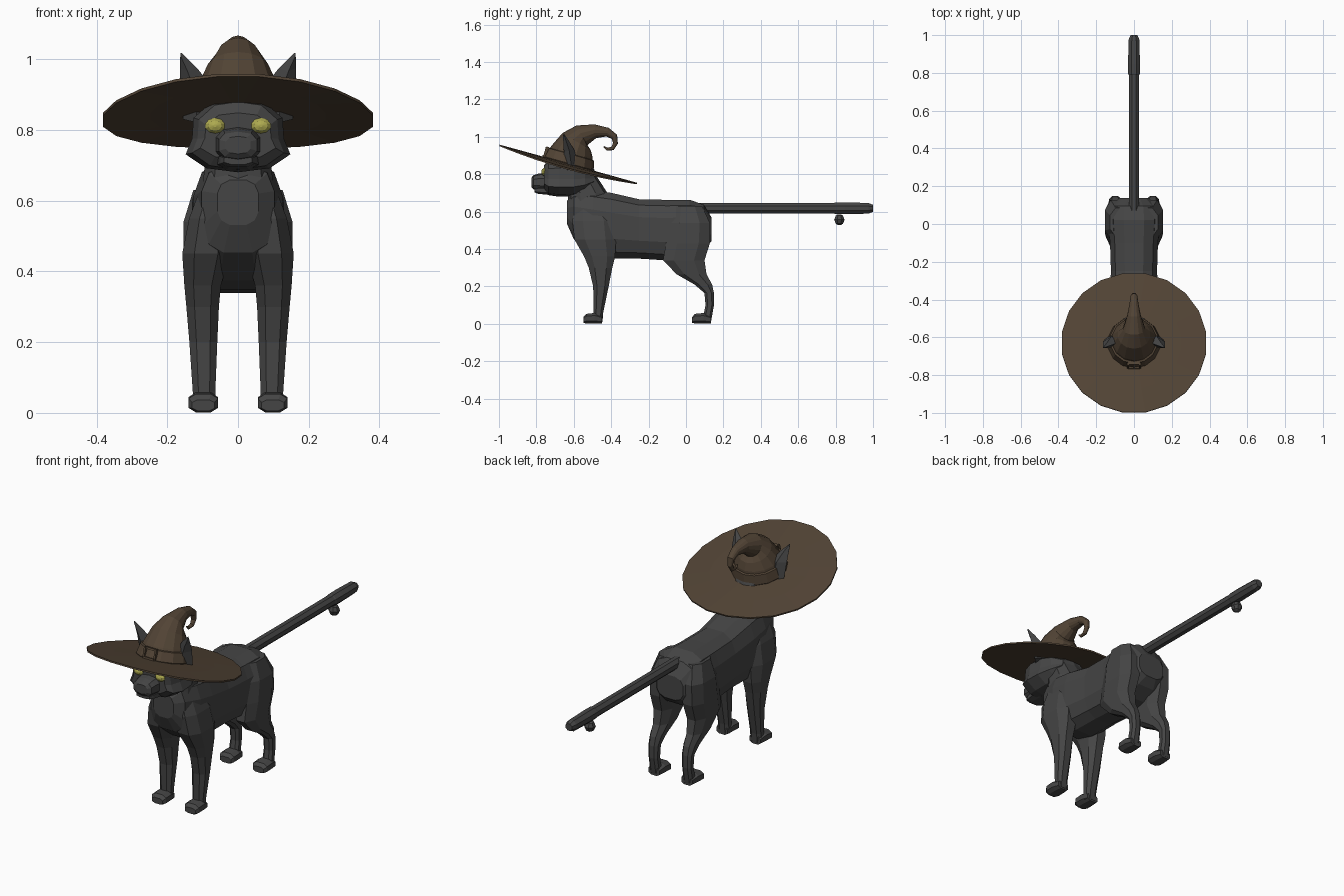
import bpy, bmesh
from math import sin, cos, pi, copysign
from mathutils import Vector


def mat(name, c):
    m = bpy.data.materials.new(name)
    m.diffuse_color = (*c, 1)
    return m


FUR = mat("dark_fur", (0.06, 0.06, 0.06))
FELT = mat("brown_felt", (0.085, 0.058, 0.036))
YELLOW = mat("yellow", (0.42, 0.40, 0.08))
X, Y, Z = Vector((1, 0, 0)), Vector((0, 1, 0)), Vector((0, 0, 1))


def loft(name, rings, m, mirror=False):
    """Skin a list of equal-length point rings and cap both ends."""
    bm = bmesh.new()
    vs = [[bm.verts.new(p) for p in r] for r in rings]
    n = len(vs[0])
    for a, b in zip(vs, vs[1:]):
        for i in range(n):
            j = (i + 1) % n
            bm.faces.new((a[i], a[j], b[j], b[i]))
    bm.faces.new(vs[0])
    bm.faces.new(vs[-1])
    bmesh.ops.recalc_face_normals(bm, faces=bm.faces)
    me = bpy.data.meshes.new(name)
    bm.to_mesh(me)
    bm.free()
    me.materials.append(m)
    ob = bpy.data.objects.new(name, me)
    bpy.context.collection.objects.link(ob)
    if mirror:
        ob.modifiers.new("mirror", 'MIRROR').use_mirror_merge = False
    return ob


def ring(c, u, v, ru, rv, n=8, e=1.0):
    """Rounded ring around c in the plane u, v; e < 1 makes it boxier."""
    f = lambda t: copysign(abs(t) ** e, t)
    return [Vector(c) + u * ru * f(cos(a)) + v * rv * f(sin(a))
            for a in (2 * pi * (i + .5) / n for i in range(n))]


def along_y(rows, n=8, e=.75, x=0):
    """Rows of y, bottom z, top z, half width."""
    return [ring((x, y, (b + t) / 2), X, Z, w, (t - b) / 2, n, e) for y, b, t, w in rows]


def along_z(rows, n=8, e=.8):
    """Rows of z, x, y, half width, half depth."""
    return [ring((x, y, z), X, Y, rx, ry, n, e) for z, x, y, rx, ry in rows]


# torso and neck
loft("torso", along_y([
    (-.635, .53, .66, .06), (-.60, .45, .705, .105), (-.50, .37, .718, .13),
    (-.40, .345, .705, .133), (-.25, .345, .67, .125), (-.10, .335, .667, .13),
    (.02, .36, .667, .14), (.095, .40, .64, .125), (.137, .44, .57, .08)], 12, .7), FUR)
loft("neck", along_z([
    (.58, 0, -.515, .11, .12), (.70, 0, -.525, .098, .105),
    (.78, 0, -.56, .09, .088), (.86, 0, -.575, .08, .07)], 10), FUR)

# legs
loft("front_leg", along_z([
    (.66, .055, -.51, .045, .085), (.55, .08, -.495, .062, .12), (.45, .09, -.485, .072, .118),
    (.36, .10, -.462, .055, .088), (.30, .10, -.457, .049, .067), (.20, .098, -.455, .042, .044),
    (.06, .096, -.468, .034, .027), (.01, .096, -.47, .034, .025)]), FUR, True)
loft("hind_leg", along_z([
    (.63, .07, .01, .06, .08), (.54, .092, .02, .066, .115), (.43, .098, .01, .06, .125),
    (.34, .10, -.012, .053, .118), (.265, .10, .03, .043, .085), (.21, .10, .093, .035, .05),
    (.165, .10, .124, .03, .027), (.10, .10, .127, .028, .024), (.01, .10, .11, .03, .025)]), FUR, True)
for name, y in (("front_paw", -.548), ("hind_paw", .033)):
    loft(name, along_y([(y, .005, .038, .034), (y + .015, 0, .055, .044),
                        (y + .06, 0, .06, .044), (y + .10, 0, .045, .035)], x=.098), FUR, True)

# head: one angular half outline scaled along y
half = [(.09, .69), (.148, .73), (.13, .775), (.126, .835), (.075, .88)]
outline = [(0, .678)] + half + [(0, .89)] + [(-x, z) for x, z in reversed(half)]
loft("head", [[(x * sx, y, .78 + (z - .78) * sz) for x, z in outline] for y, sx, sz in (
    (-.758, .72, .62), (-.735, .88, .9), (-.68, 1, .98), (-.60, .97, .95),
    (-.54, .8, .75), (-.49, .5, .35))], FUR)
loft("muzzle", along_y([(-.70, .705, .815, .075), (-.79, .712, .803, .059),
                        (-.815, .718, .795, .056), (-.826, .732, .782, .036)], 10), FUR)
loft("chin", along_y([(-.70, .685, .74, .07), (-.79, .694, .735, .052),
                      (-.81, .702, .727, .042)]), FUR)
loft("eye", [ring((.065, -.752 - .022 * sin(a), .812), X, Z, .03 * cos(a), .023 * cos(a), 10)
             for a in (-.9, -.3, .3, .9, 1.4)], YELLOW, True)

# ears poking through the brim
loft("ear", [[(c - w, y, z), (c + .1 * w, y - d, z - .01), (c + w, y, z), (c, y + d, z)]
             for c, y, z, w, d in ((.11, -.61, .83, .045, .035), (.122, -.625, .93, .042, .028),
                                   (.14, -.64, .975, .024, .016), (.161, -.655, 1.017, .002, .002))],
     FUR, True)

# tail shaped as a straight pole with a thicker tip and a knob
loft("tail", [ring((0, y, .618), X, Z, r, r) for y, r in (
    (.06, .03), (.79, .03), (.795, .033), (.85, .034), (.975, .031), (1.0, .02))], FUR)
loft("tail_knob", [ring((0, .82, .557 + .03 * sin(a)), X, Y, .03 * cos(a), .03 * cos(a))
                   for a in (-1.3, -.8, 0, .8, 1.3)], FUR)

# hat frame: brim leans back
V = Vector((0, .963, -.267))
N = Vector((0, .267, .963))
BASE = Vector((0, -.63, .853))

# brim, drooping slightly at the sides
brim = [ring(BASE + N * h, X, V, r, r, 20) for r, h in (
    (.11, -.004), (.25, -.004), (.386, -.004), (.386, .004), (.25, .004), (.11, .004))]
for r in brim:
    for p in r:
        p.z -= .025 * (p.x / .386) ** 2
loft("hat_brim", brim, FELT)

# curled crown swept along a path of y, z, radius
path = [(-.63, .853, .135), (-.61, .92, .115), (-.585, .975, .088), (-.557, 1.008, .06),
        (-.485, 1.03, .037), (-.42, 1.025, .024), (-.383, 1.0, .018), (-.377, .965, .013),
        (-.393, .938, .011), (-.422, .934, .008), (-.44, .948, .003)]
pts = [Vector((0, y, z)) for y, z, _ in path]
crown = []
for i, p in enumerate(pts):
    t = (pts[min(i + 1, len(pts) - 1)] - pts[max(i - 1, 0)]).normalized()
    if i < 2:
        t = N
    crown.append(ring(p, X, X.cross(t), path[i][2], path[i][2], 14))
loft("hat_crown", crown, FELT)

# band and square buckle
loft("hat_band", [ring(BASE + N * h, X, V, r, r, 14) for h, r in
                  ((.002, .138), (.006, .14), (.055, .128), (.058, .12))], FELT)
for name, dx, dh, w, h in (("left", -.032, 0, .005, .028), ("right", .032, 0, .005, .028),
                           ("lower", 0, -.024, .032, .005), ("upper", 0, .024, .032, .005)):
    c = BASE + N * (.032 + dh) - V * (.134 - .2 * dh) + X * dx
    loft("buckle_" + name, [[c + V * d + X * w * a + N * h * b
                             for a, b in ((-1, -1), (1, -1), (1, 1), (-1, 1))]
                            for d in (-.006, .01)], FELT)
